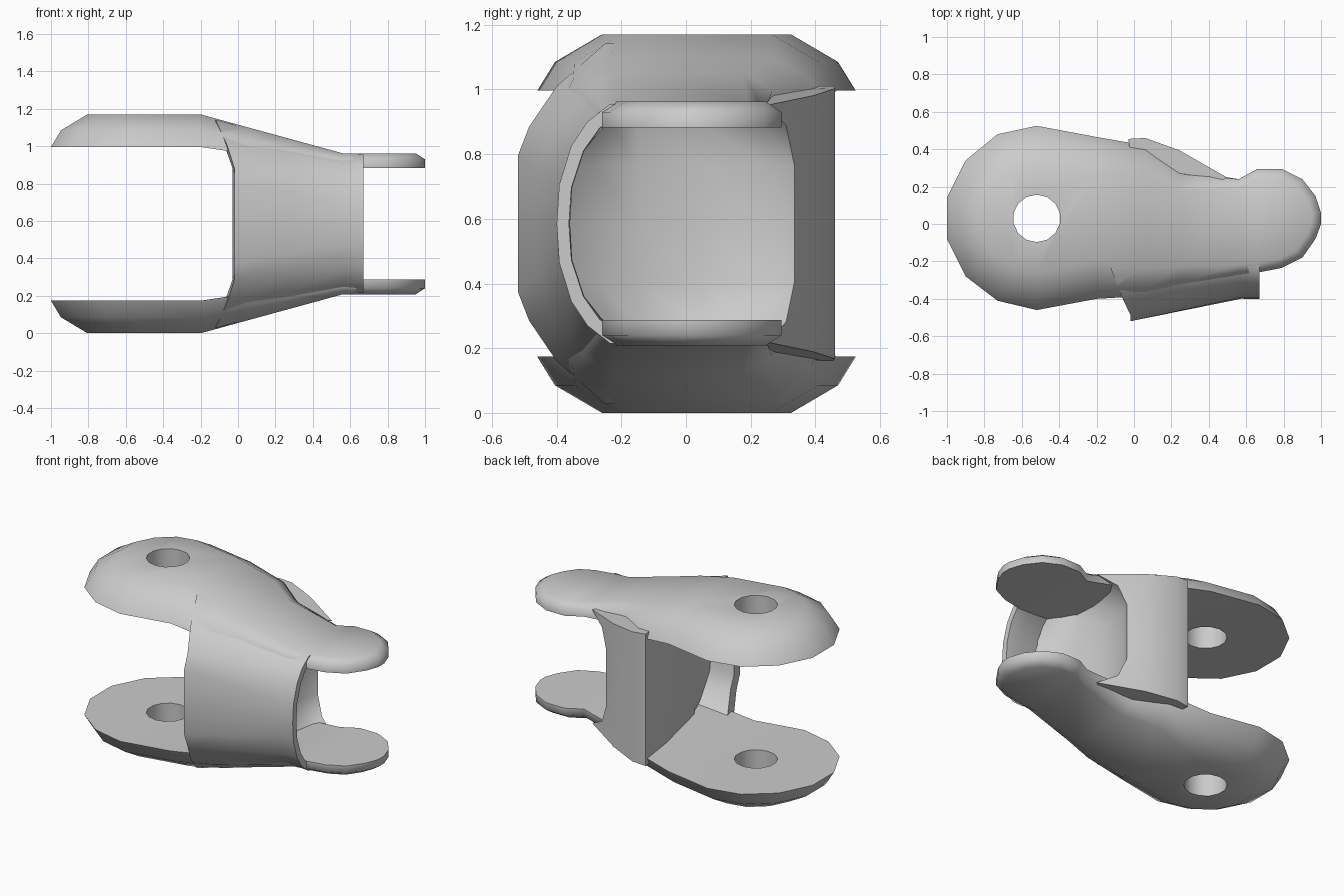
import bpy, bmesh, math

if "Cube" in bpy.data.objects:
    bpy.data.objects.remove(bpy.data.objects["Cube"])

MID = 0.585  # height of the symmetry plane


def make(name, verts, faces, angle, mirror=False, cutter=None):
    me = bpy.data.meshes.new(name)
    me.from_pydata(verts, [], faces)
    bm = bmesh.new()
    bm.from_mesh(me)
    bmesh.ops.recalc_face_normals(bm, faces=bm.faces)
    bm.to_mesh(me)
    bm.free()
    ob = bpy.data.objects.new(name, me)
    bpy.context.collection.objects.link(ob)
    ob.location.z = MID
    if mirror:
        m = ob.modifiers.new("Mirror", 'MIRROR')
        m.use_axis = (False, False, True)
        m.use_mirror_merge = False
    if cutter:
        b = ob.modifiers.new("Hole", 'BOOLEAN')
        b.object = cutter
        b.operation = 'DIFFERENCE'
        b.solver = 'EXACT'
    bpy.ops.object.select_all(action='DESELECT')
    ob.select_set(True)
    bpy.context.view_layer.objects.active = ob
    bpy.ops.object.convert(target='MESH')
    bpy.ops.object.shade_smooth_by_angle(angle=math.radians(angle))
    return ob


def loft(rings, closed_ends=True):
    n = len(rings[0])
    verts = [p for r in rings for p in r]
    faces = [(k * n + i, k * n + (i + 1) % n, (k + 1) * n + (i + 1) % n, (k + 1) * n + i)
             for k in range(len(rings) - 1) for i in range(n)]
    if closed_ends:
        faces += [tuple(range(n)), tuple(range((len(rings) - 1) * n, len(rings) * n))]
    return verts, faces


# pivot hole cutter
bpy.ops.mesh.primitive_cylinder_add(vertices=14, radius=0.127, depth=3, location=(-0.52, 0.03, MID))
cutter = bpy.context.object
cutter.name = "hole_cutter"
cutter.hide_render = True

# fork plates: stations (x, front y, back y), three layers, mirrored top to bottom
stations = [(-1, -.08, .14), (-.9, -.28, .34), (-.73, -.41, .48), (-.52, -.46, .525),
            (-.2, -.40, .465), (.06, -.385, .42), (.24, -.34, .29), (.56, -.27, .24),
            (.66, -.26, .295), (.79, -.235, .295), (.9, -.18, .24), (.97, -.08, .15), (1, 0, .06)]


def mix(x, a, b):
    t = min(max((x + 0.2) / 0.76, 0), 1)
    return a + (b - a) * t


def plate_point(x, y, inset, z):
    sx = min(max(x, -.52), .72)
    dx, dy = x - sx, y - 0.03
    k = 1 - mix(x, *inset) / math.hypot(dx, dy)
    return (sx + dx * k, 0.03 + dy * k, mix(x, *z))


layers = [((0, 0), (.411, .298)), ((.055, 0), (.50, .345)), ((.20, .05), (.585, .377))]
outline = [(x, lo) for x, lo, hi in stations] + [(x, hi) for x, lo, hi in reversed(stations)]
n = len(outline)
verts, faces = loft([[plate_point(x, y, i, z) for x, y in outline] for i, z in layers], False)
for base in (0, 2 * n):
    faces += [(base + i, base + i + 1, base + n - 2 - i, base + n - 1 - i) for i in range(len(stations) - 1)]
make("fork_plates", verts, faces, 89, True, cutter)

# curved front wall: cross-sections (y, half height) at the left edge and right rim
left = [(-.52, 0), (-.52, .21), (-.485, .30), (-.40, .425), (-.25, .557), (-.10, .56)]
right = [(-.40, 0), (-.392, .12), (-.355, .24), (-.305, .315), (-.235, .37), (-.10, .377)]
left_x = [-.02, -.02, -.02, -.06, -.12, -.12]


def full(sec):
    return [(y, -z) for y, z in reversed(sec[1:])] + list(sec)


L, R = full(left), full(right)
LX = left_x[:0:-1] + left_x


def wall_section(t):
    th = .06 - .022 * t
    zt = min(t / .86, 1)  # the slope levels out before the rim

    def pt(i, thick):
        y = L[i][0] + (R[i][0] - L[i][0]) * t + (.02 * t if t < 1 else 0)
        z = L[i][1] + (R[i][1] - L[i][1]) * zt
        return (LX[i] + (.67 - LX[i]) * t, y + thick, z * (1 - thick * 1.6))
    idx = range(len(L))
    return [pt(i, 0) for i in idx] + [pt(i, th) for i in reversed(idx)]


rings = [wall_section(t) for t in (0, .43, .86, 1)]
m = len(L)
verts, faces = loft(rings, False)
for base in (0, 3 * 2 * m):
    faces += [(base + i, base + i + 1, base + 2 * m - 2 - i, base + 2 * m - 1 - i) for i in range(m - 1)]
make("front_wall", verts, faces, 50)


# inner web closing the channel, flared towards the plates
def web_ring(z, flare, k):
    plan = [(-.03, .455), (.06, .46), (.24, .395), (.335 + .16 * flare, .335 - .085 * flare),
            (.29 + .16 * flare, .25 - .03 * flare), (.28 + .05 * flare, .05), (.31, -.15),
            (.37, -.30 * k), (.44, -.385 * k), (.13, -.45 * k), (.08, -.20), (.0, .2)]
    # the upper edge follows the slope of the plates
    return [(x, y, z * (1 - .28 * max(x, 0))) for x, y in plan]


half = [(.425, 1, .62), (.34, .3, .76), (.2, 0, .95)]
web = [(-z, f, k) for z, f, k in half] + [(0, 0, 1)] + half[::-1]
make("inner_web", *loft([web_ring(*w) for w in web]), 40)
